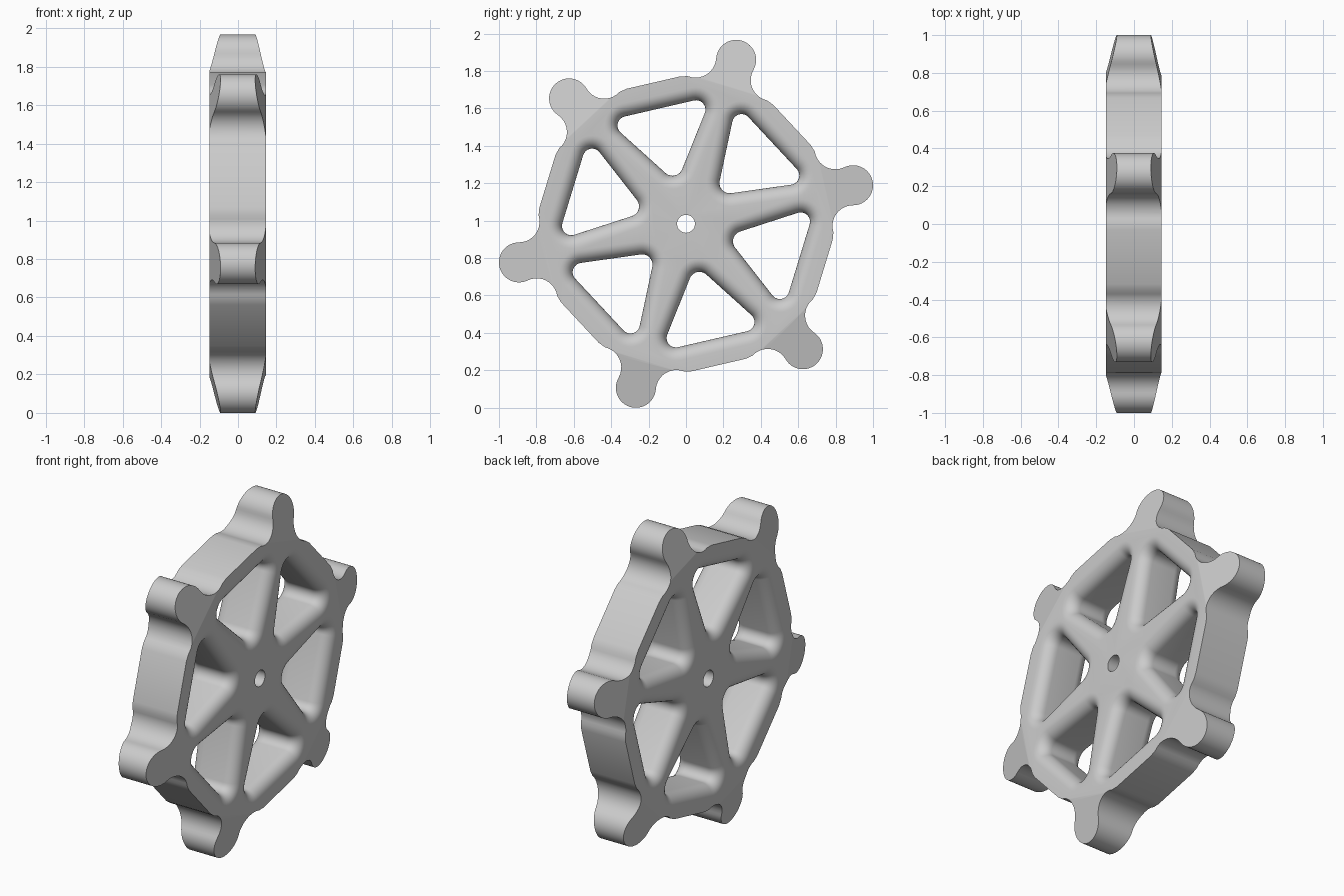
import bpy, bmesh, math
from mathutils import Vector

if "Cube" in bpy.data.objects:
    bpy.data.objects.remove(bpy.data.objects["Cube"])

CZ = 0.983                      # wheel centre height
X0, X1 = -0.149, 0.146          # side faces
KNOB = [math.radians(13 + 60 * k) for k in range(6)]


def place(x, u, v, ang):
    """Local radial/tangential coordinates to the upright wheel plane."""
    c, s = math.cos(ang), math.sin(ang)
    return Vector((x, u * c - v * s, CZ + u * s + v * c))


def arc(cu, cv, r, a0, a1, n):
    return [(cu + r * math.cos(a0 + (a1 - a0) * i / n),
             cv + r * math.sin(a0 + (a1 - a0) * i / n)) for i in range(n + 1)]


def loft(bm, rings):
    """Closed solid through a stack of equal-length rings."""
    vs = [[bm.verts.new(p) for p in r] for r in rings]
    n = len(vs[0])
    for a, b in zip(vs, vs[1:]):
        for i in range(n):
            j = (i + 1) % n
            bm.faces.new((a[i], a[j], b[j], b[i]))
    bm.faces.new(vs[0][::-1])
    bm.faces.new(vs[-1])


def to_object(bm, name):
    bmesh.ops.recalc_face_normals(bm, faces=bm.faces)
    me = bpy.data.meshes.new(name)
    bm.to_mesh(me)
    bm.free()
    ob = bpy.data.objects.new(name, me)
    bpy.context.collection.objects.link(ob)
    return ob


# Half of one knob: round tip, hollow neck, then the straight hexagon edge
ku, kr, cu, cv = 0.893 / math.cos(KNOB[0]), 0.107, 0.868, 0.212
apothem = 0.775
kd = math.hypot(cu - ku, cv)
cr = kd - kr
tang = math.atan2(cv, cu - ku)
n30 = (math.cos(math.pi / 6), 0.5)
h = cu * n30[0] + cv * n30[1] - apothem
half = math.sqrt(cr * cr - h * h)
hit = (cu - h * n30[0] - 0.5 * half, cv - h * n30[1] + 0.866 * half)
end = math.atan2(hit[1] - cv, hit[0] - cu) % (2 * math.pi)
side = arc(ku, 0, kr, 0, tang, 12)
side += arc(cu, cv, cr, tang + math.pi, end + 0.12, 10)[1:]
side.append((hit[0] - 0.5 * 0.03, hit[1] + 0.866 * 0.03))
lobe = [(u, -v) for u, v in side[:0:-1]] + side

# Solid wheel blank
bm = bmesh.new()
loft(bm, [[place(x, u, v, a) for a in KNOB for u, v in lobe] for x in (X0, X1)])

# Thin each knob toward its tip on both sides
for a in KNOB:
    for sgn, x, start, slope in ((1, X1, 0.765, 0.22), (-1, X0, 0.79, 0.25)):
        radial = place(0, 1, 0, a) - place(0, 0, 0, a)
        normal = Vector((sgn, 0, 0)) + radial * slope
        cut = bmesh.ops.bisect_plane(
            bm, geom=bm.verts[:] + bm.edges[:] + bm.faces[:], dist=1e-6,
            plane_co=place(x, start, 0, a), plane_no=normal, clear_outer=True)
        edges = [e for e in cut['geom_cut']
                 if isinstance(e, bmesh.types.BMEdge) and e.is_boundary]
        bmesh.ops.holes_fill(bm, edges=edges, sides=0)
wheel = to_object(bm, "wheel")

# Cutter: six rounded triangular windows with flared rims, and the axle hole
R, SEG = 0.07, 8
quarter = [(R * math.sin(t), R - R * math.cos(t))
           for t in (math.pi / 2 * i / SEG for i in range(SEG + 1))]
stack = [(X0 - 0.03, R)] + [(X0 + R - d, o) for d, o in quarter[::-1]]
stack += [(X1 - R + d, o) for d, o in quarter] + [(X1 + 0.03, R)]
CORNERS = [(0.32, 0, 0.055), (0.583, -0.19, 0.05), (0.583, 0.19, 0.05)]
flank = math.radians(35)
SPANS = [(math.pi / 2 + flank, 1.5 * math.pi - flank),
         (-math.pi / 2 - flank, 0), (0, math.pi / 2 + flank)]

bm = bmesh.new()
for a in KNOB:
    rings = []
    for x, o in stack:
        pts = []
        for (u, v, r), (a0, a1) in zip(CORNERS, SPANS):
            pts += arc(u, v, r + o, a0, a1, 10)
        rings.append([place(x, u, v, a + math.pi / 6) for u, v in pts])
    loft(bm, rings)
axle = arc(0, 0, 0.048, 0, 2 * math.pi, 32)[:-1]
loft(bm, [[place(x, u, v, 0) for u, v in axle] for x in (X0 - 0.03, X1 + 0.03)])
cutter = to_object(bm, "window_cutter")
cutter.hide_render = True

# Cut the windows and finish
mod = wheel.modifiers.new("windows", 'BOOLEAN')
mod.operation, mod.solver, mod.object = 'DIFFERENCE', 'EXACT', cutter
bpy.context.view_layer.objects.active = wheel
wheel.select_set(True)
bpy.ops.object.modifier_apply(modifier=mod.name)
bpy.data.objects.remove(cutter)

mat = bpy.data.materials.new("light_grey")
mat.diffuse_color = (0.6, 0.6, 0.6, 1)
mat.use_nodes = True
mat.node_tree.nodes["Principled BSDF"].inputs["Base Color"].default_value = mat.diffuse_color
wheel.data.materials.clear()
wheel.data.materials.append(mat)
bpy.ops.object.shade_smooth_by_angle(angle=math.radians(30))
